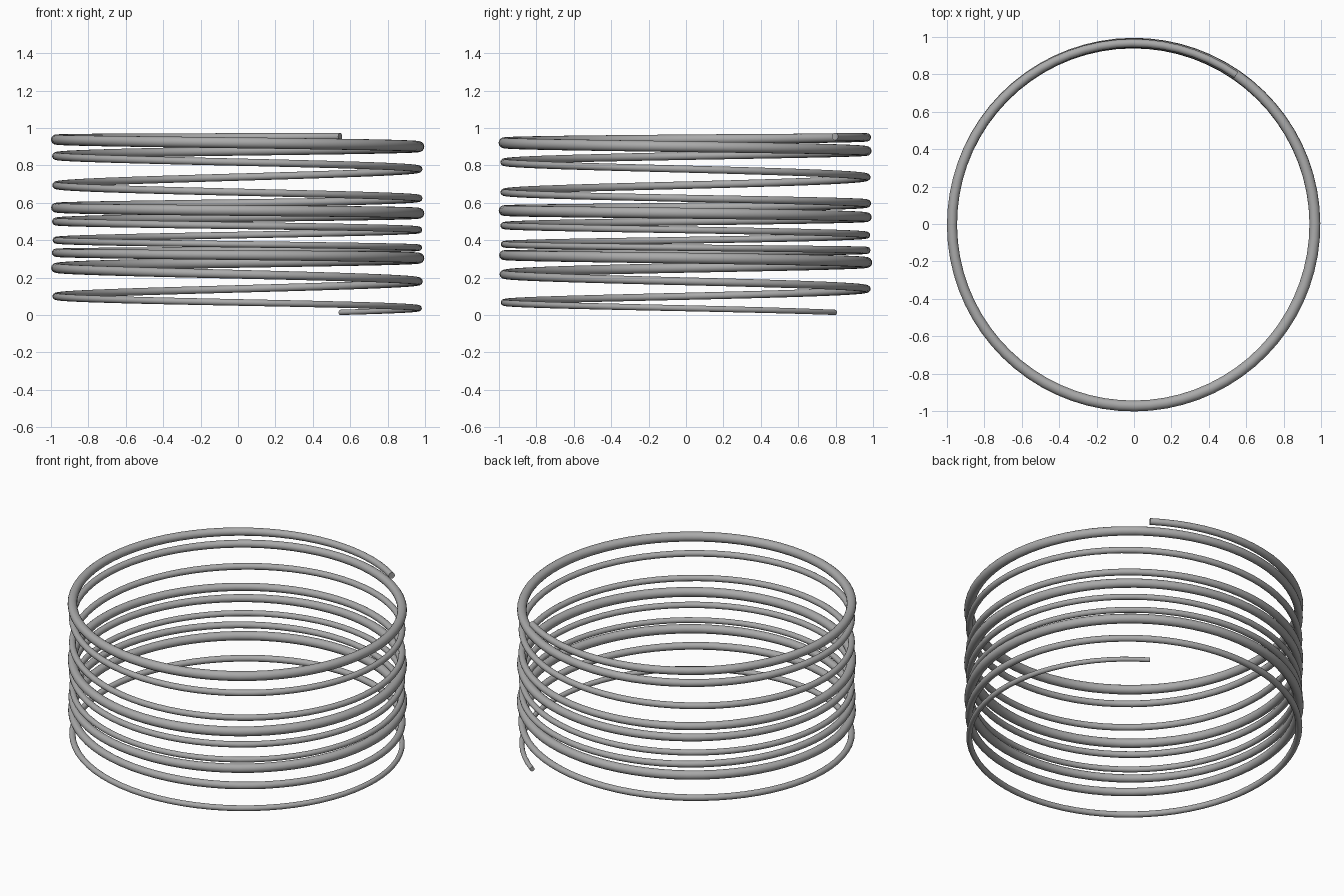
import bpy
from math import sin, cos, radians, tau

cube = bpy.data.objects.get("Cube")
if cube:
    bpy.data.objects.remove(cube, do_unlink=True)

COIL_RADIUS = 0.97
CENTRE = -0.003
START = radians(55.5)
TURNS = 9
STEPS = 72  # samples per turn

# Height and wire radius at every half turn, beginning where the coil first meets +x
HEIGHTS = [0.036, 0.10, 0.18, 0.252, 0.304, 0.333, 0.36, 0.40, 0.455,
           0.50, 0.544, 0.574, 0.624, 0.694, 0.78, 0.85, 0.90, 0.938]
RADII = [0.016, 0.019, 0.021, 0.026, 0.029, 0.022, 0.017, 0.018, 0.018,
         0.021, 0.029, 0.026, 0.019, 0.02, 0.019, 0.021, 0.029, 0.027]
first = START / tau
keys = [first + 0.5 * i for i in range(len(HEIGHTS))]
keys = [0] + keys + [TURNS]
HEIGHTS = [0.014] + HEIGHTS + [0.954]
RADII = [0.014] + RADII + [0.02]


def smooth_value(t, values):
    """Cubic Hermite interpolation through the uneven keys."""
    last = len(keys) - 1
    i = max(k for k in range(last) if keys[k] <= t)

    def slope(k):
        a, b = max(k - 1, 0), min(k + 1, last)
        return (values[b] - values[a]) / (keys[b] - keys[a])

    h = keys[i + 1] - keys[i]
    u = (t - keys[i]) / h
    rise = u * u * (3 - 2 * u)
    return (values[i] * (1 - rise) + values[i + 1] * rise
            + h * u * (1 - u) * ((1 - u) * slope(i) - u * slope(i + 1)))


# Coil path, winding clockwise upward with a varying pitch and thickness
curve = bpy.data.curves.new("spring_coil", "CURVE")
curve.dimensions = "3D"
curve.twist_mode = "Z_UP"
curve.bevel_depth = 1.0
curve.bevel_resolution = 6
curve.use_fill_caps = True
spline = curve.splines.new("POLY")
count = TURNS * STEPS + 1
spline.points.add(count - 1)
for n, point in enumerate(spline.points):
    t = n / STEPS
    angle = START - tau * t
    point.co = (CENTRE + COIL_RADIUS * cos(angle),
                CENTRE + COIL_RADIUS * sin(angle),
                smooth_value(t, HEIGHTS), 1)
    point.radius = smooth_value(t, RADII)

# Grey metal
grey = bpy.data.materials.new("grey_metal")
grey.use_nodes = True
colour = (0.4, 0.4, 0.4, 1)
grey.diffuse_color = colour
grey.node_tree.nodes["Principled BSDF"].inputs["Base Color"].default_value = colour
curve.materials.append(grey)

# Turn the wire into a smooth mesh with crisp end caps
coil = bpy.data.objects.new("spring_coil", curve)
bpy.context.collection.objects.link(coil)
bpy.ops.object.select_all(action="DESELECT")
coil.select_set(True)
bpy.context.view_layer.objects.active = coil
bpy.ops.object.convert(target="MESH")
bpy.ops.object.shade_smooth_by_angle()
